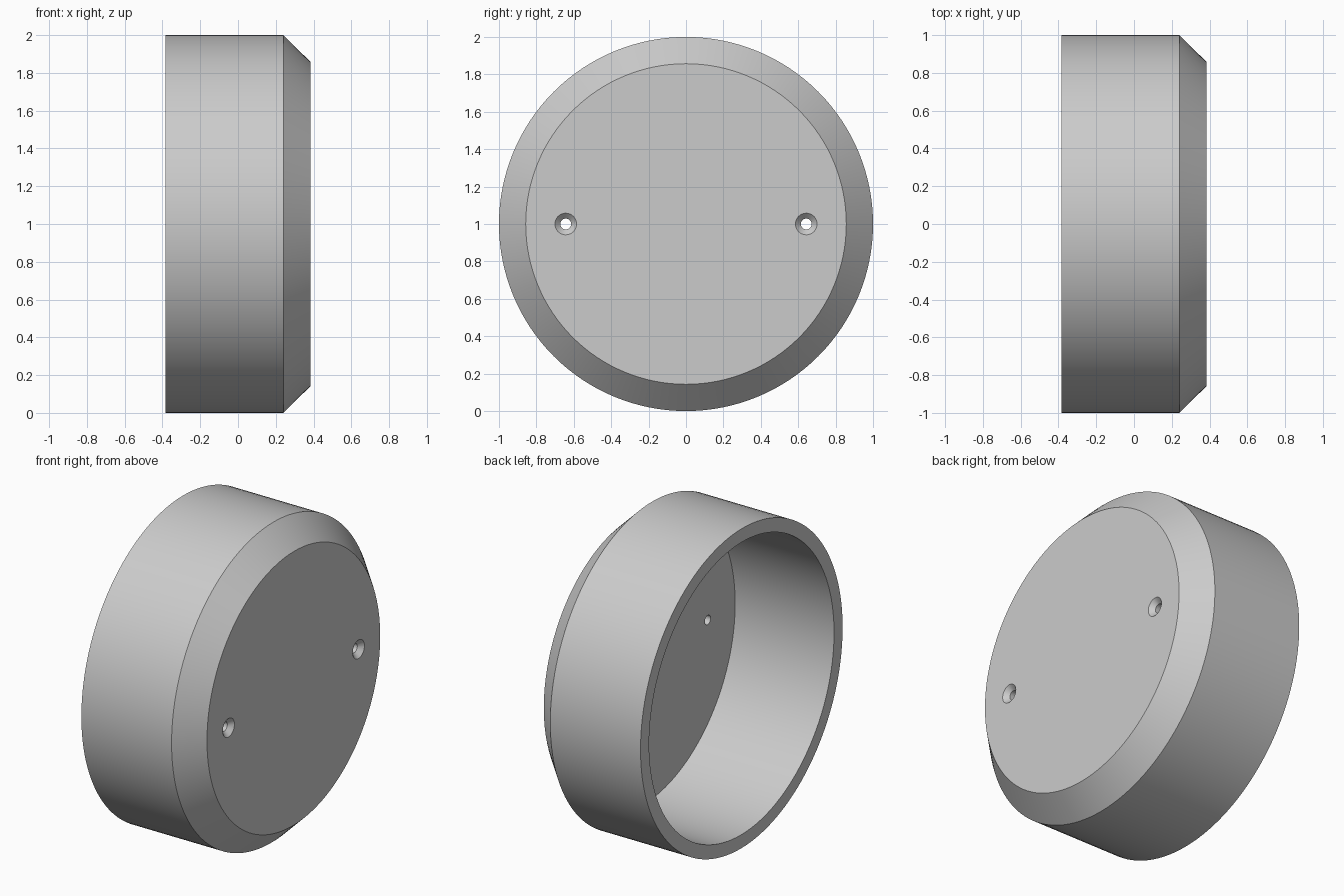
import bpy, bmesh, math
from mathutils import Matrix

cube = bpy.data.objects.get("Cube")
if cube:
    bpy.data.objects.remove(cube, do_unlink=True)

grey = bpy.data.materials.new("plain_grey")
grey.use_nodes = True
colour = (0.6, 0.6, 0.6, 1)
grey.diffuse_color = colour
grey.node_tree.nodes["Principled BSDF"].inputs["Base Color"].default_value = colour


def lathe(name, profile, y, z, steps):
    """Revolve (x, radius) points about an axis along x; end points lie on the axis."""
    bm = bmesh.new()
    verts = [bm.verts.new((x, 0, r)) for x, r in profile]
    edges = [bm.edges.new(pair) for pair in zip(verts, verts[1:])]
    bmesh.ops.spin(bm, geom=verts + edges, cent=(0, 0, 0), axis=(1, 0, 0),
                   angle=math.tau, steps=steps)
    bmesh.ops.remove_doubles(bm, verts=bm.verts, dist=1e-5)
    bmesh.ops.dissolve_degenerate(bm, edges=bm.edges, dist=1e-5)
    bmesh.ops.recalc_face_normals(bm, faces=bm.faces)
    bmesh.ops.transform(bm, matrix=Matrix.Translation((0, y, z)), verts=bm.verts)
    mesh = bpy.data.meshes.new(name)
    bm.to_mesh(mesh)
    bm.free()
    mesh.materials.append(grey)
    obj = bpy.data.objects.new(name, mesh)
    bpy.context.collection.objects.link(obj)
    return obj


# Hollow cap: open at the -x end, chamfered rim around the closed +x face
BACK, SHOULDER, FACE, FLOOR = -0.385, 0.24, 0.385, 0.30
INNER = 0.915
cap = lathe("round_cap", [(FLOOR, 0), (FLOOR, INNER), (BACK, INNER), (BACK, 1),
                          (SHOULDER, 1), (FACE, 0.857), (FACE, 0)], 0, 1, 128)

# Two countersunk screw holes through the closed face
HOLE, SINK, OVER = 0.029, 0.058, 0.02
for side in (-1, 1):
    cutter = lathe("screw_hole_cutter",
                   [(FLOOR - OVER, 0), (FLOOR - OVER, HOLE), (FACE - SINK + HOLE, HOLE),
                    (FACE + OVER, SINK + OVER), (FACE + OVER, 0)], side * 0.643, 1, 32)
    cutter.hide_render = True
    cutter.hide_set(True)
    cut = cap.modifiers.new("screw_hole", 'BOOLEAN')
    cut.operation = 'DIFFERENCE'
    cut.solver = 'EXACT'
    cut.object = cutter

# Bake the holes in, then drop the cutters
bpy.context.view_layer.update()
baked = bpy.data.meshes.new_from_object(cap.evaluated_get(bpy.context.evaluated_depsgraph_get()))
cap.modifiers.clear()
cap.data = baked
for obj in [o for o in bpy.data.objects if o.name.startswith("screw_hole_cutter")]:
    bpy.data.objects.remove(obj, do_unlink=True)

# Smooth round walls, crisp edges
bpy.ops.object.select_all(action='DESELECT')
cap.select_set(True)
bpy.context.view_layer.objects.active = cap
bpy.ops.object.shade_smooth_by_angle(angle=math.radians(30))
